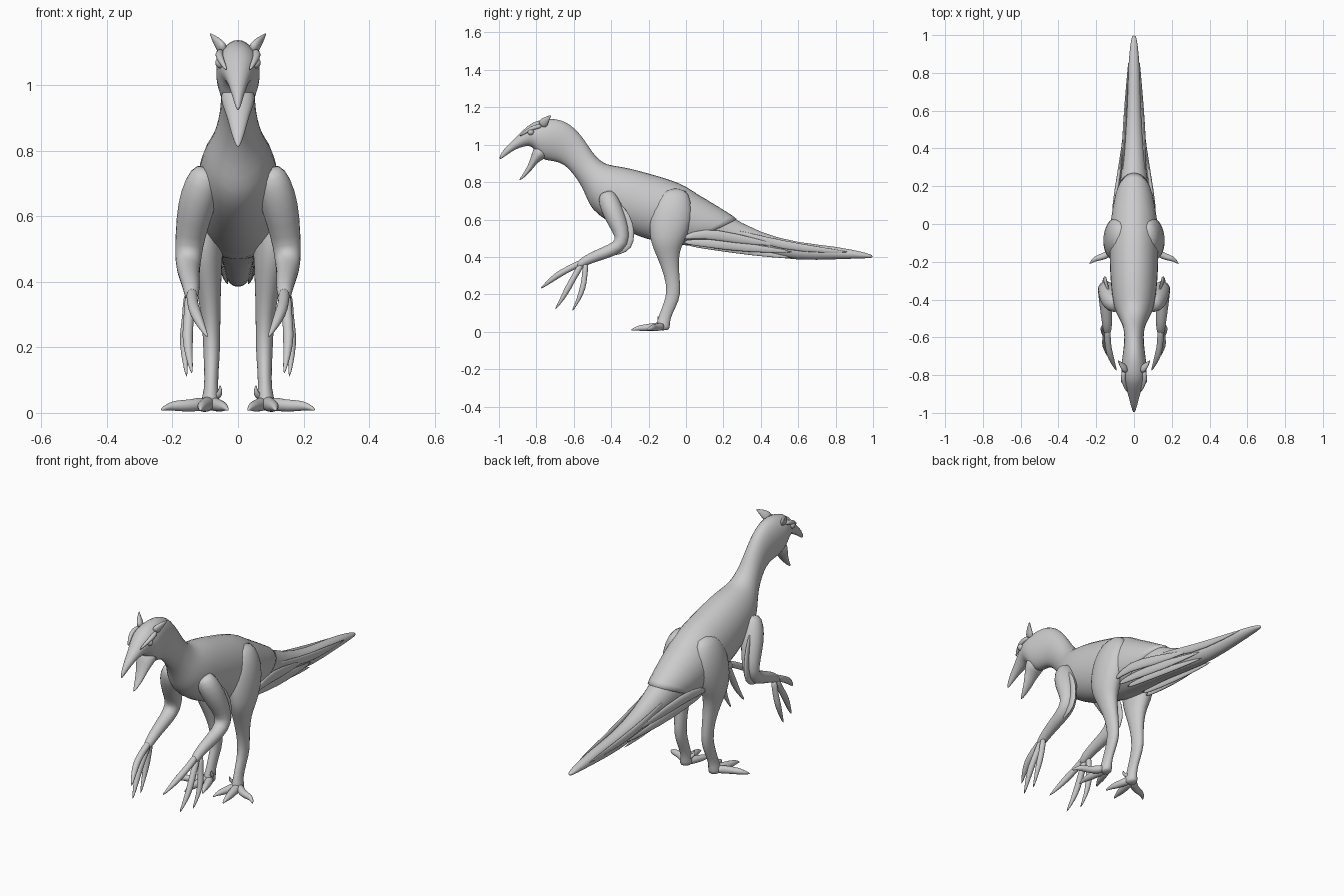
import bpy, math
from mathutils import Vector

X = Vector((1, 0, 0))


def loft(name, rings, mirror=False, n=16):
    """Skin elliptical rings given as (centre, half axis u, half axis v)."""
    verts, faces = [], []
    for c, u, v in rings:
        for i in range(n):
            a = 2 * math.pi * i / n
            verts.append(c + u * math.cos(a) + v * math.sin(a))
    for r in range(len(rings) - 1):
        for i in range(n):
            j = (i + 1) % n
            faces.append((r * n + i, r * n + j, (r + 1) * n + j, (r + 1) * n + i))
    faces.append(tuple(reversed(range(n))))
    faces.append(tuple(range((len(rings) - 1) * n, len(rings) * n)))
    me = bpy.data.meshes.new(name)
    me.from_pydata(verts, [], faces)
    ob = bpy.data.objects.new(name, me)
    bpy.context.collection.objects.link(ob)
    finish(ob, mirror)
    return ob


def finish(ob, mirror):
    import bmesh
    bm = bmesh.new()
    bm.from_mesh(ob.data)
    bmesh.ops.recalc_face_normals(bm, faces=bm.faces)
    for f in bm.faces:
        f.smooth = True
    bm.to_mesh(ob.data)
    bm.free()
    if mirror:
        ob.modifiers.new("mirror", 'MIRROR').use_mirror_merge = False
    sub = ob.modifiers.new("smooth", 'SUBSURF')
    sub.levels = sub.render_levels = 1


def profile(name, rows):
    """Centred form from side-view pairs: top y,z, bottom y,z, half width."""
    rings = []
    for ty, tz, by, bz, w in rows:
        t, b = Vector((0, ty, tz)), Vector((0, by, bz))
        rings.append(((t + b) / 2, X * w, (t - b) / 2))
    return loft(name, rings)


def tube(name, pts, flat=1.0, n=12):
    """Mirrored tapering limb through points x,y,z,radius."""
    P = [Vector(p[:3]) for p in pts]
    rings = []
    for i, p in enumerate(P):
        t = (P[min(i + 1, len(P) - 1)] - P[max(i - 1, 0)]).normalized()
        s = (X - t * X.dot(t)).normalized()
        r = pts[i][3]
        rings.append((p, s * r * flat, t.cross(s) * r))
    return loft(name, rings, True, n)


# body, neck and upper beak in one skin
profile("body", [
    (1.0, .407, 1.0, .395, .008), (.97, .422, .96, .392, .02),
    (.8, .458, .8, .387, .034), (.6, .476, .6, .379, .04),
    (.4, .527, .4, .408, .055), (.2, .637, .2, .438, .075),
    (.1, .71, .1, .448, .10), (0, .785, 0, .458, .125),
    (-.1, .822, -.1, .468, .132), (-.2, .85, -.2, .487, .132),
    (-.3, .878, -.3, .525, .127), (-.38, .89, -.42, .585, .117),
    (-.42, .896, -.505, .65, .10), (-.46, .917, -.53, .71, .08),
    (-.50, .96, -.56, .78, .062), (-.54, 1.025, -.605, .845, .053),
    (-.59, 1.087, -.65, .893, .052), (-.64, 1.124, -.70, .91, .058),
    (-.70, 1.143, -.755, .914, .066), (-.76, 1.138, -.79, .935, .07),
    (-.825, 1.122, -.82, .995, .061), (-.875, 1.075, -.86, .992, .042),
    (-.925, 1.025, -.91, .978, .028), (-.98, .972, -.965, .94, .014),
    (-1.0, .93, -.996, .918, .004)])

# open lower beak
profile("lower_beak", [
    (-.79, 1.02, -.72, .94, .06), (-.82, .975, -.78, .915, .05),
    (-.832, .92, -.805, .89, .034), (-.862, .855, -.842, .842, .02),
    (-.895, .812, -.889, .806, .004)])

# feather coat draped over the hips
profile("hip_coat", [
    (.285, .6, .0, .47, .098), (.28, .606, -.01, .465, .102),
    (.1, .718, -.08, .463, .13), (-.05, .806, -.15, .475, .135),
    (-.2, .845, -.2, .5, .125)])

# head details: ear tufts, brows and eyes
tube("ear_tuft", [(.04, -.775, 1.10, .03), (.058, -.755, 1.125, .024),
                  (.072, -.74, 1.14, .014), (.086, -.722, 1.158, .002)], .6)
tube("brow", [(.05, -.77, 1.10, .012), (.06, -.81, 1.095, .013),
              (.052, -.85, 1.075, .01), (.035, -.89, 1.045, .004)])
bpy.ops.mesh.primitive_uv_sphere_add(segments=16, ring_count=10, radius=.018,
                                     location=(0, 0, 0))
eye = bpy.context.object
eye.name = "eye"
for v in eye.data.vertices:
    v.co += Vector((.052, -.83, 1.068))
finish(eye, True)

# legs: front y, back y, z, centre x, half width
leg = [(-.12, 0, .77, .07, .035), (-.175, .03, .70, .088, .06),
       (-.2, .04, .60, .1, .066), (-.195, .0, .50, .104, .06),
       (-.178, -.025, .45, .1, .052), (-.156, -.038, .40, .092, .042),
       (-.114, -.036, .30, .082, .028), (-.1, -.024, .20, .08, .027),
       (-.13, -.055, .13, .081, .022), (-.15, -.085, .07, .082, .021),
       (-.165, -.085, .03, .085, .03), (-.16, -.09, .006, .085, .03)]
loft("leg", [(Vector((x, (f + b) / 2, z)), X * w, Vector((0, (b - f) / 2, 0)))
             for f, b, z, x, w in leg], True)

# toes
toes = {
    "outer_toe": [(.09, -.12, .03, .025), (.14, -.165, .022, .019),
                  (.185, -.178, .022, .018), (.212, -.187, .02, .012), (.236, -.212, .008, .003)],
    "middle_toe": [(.088, -.12, .03, .027), (.1, -.19, .023, .021),
                   (.108, -.235, .02, .018), (.112, -.265, .018, .011), (.115, -.295, .008, .003)],
    "inner_toe": [(.08, -.12, .03, .025), (.06, -.175, .022, .019),
                  (.048, -.21, .02, .017), (.04, -.235, .018, .01), (.03, -.26, .008, .003)],
    "dew_claw": [(.075, -.12, .05, .014), (.06, -.135, .052, .012),
                 (.053, -.148, .065, .007), (.055, -.15, .085, .002)]}
for name, pts in toes.items():
    tube(name, pts)

# arms
tube("arm", [(.09, -.43, .75, .04), (.108, -.415, .70, .058), (.128, -.385, .63, .06),
             (.146, -.345, .54, .047), (.152, -.338, .475, .042),
             (.152, -.39, .437, .037), (.147, -.47, .41, .031),
             (.141, -.55, .375, .026), (.142, -.585, .345, .018)])
tube("arm_fringe", [(.13, -.37, .695, .008), (.148, -.31, .62, .017),
                    (.155, -.29, .53, .02), (.156, -.305, .455, .024),
                    (.154, -.36, .425, .017), (.15, -.43, .41, .006)], .5)

# clawed fingers
fingers = {
    "first_finger": [(.141, -.54, .38, .02), (.14, -.63, .335, .016), (.13, -.685, .305, .019),
                     (.112, -.735, .265, .012), (.092, -.778, .23, .003)],
    "second_finger": [(.145, -.55, .375, .02), (.15, -.60, .29, .015), (.155, -.63, .235, .018),
                      (.15, -.662, .175, .012), (.14, -.7, .118, .003)],
    "third_finger": [(.15, -.535, .375, .018), (.156, -.543, .285, .014), (.163, -.55, .24, .017),
                     (.164, -.572, .175, .011), (.156, -.61, .108, .003)]}
for name, pts in fingers.items():
    tube(name, pts)

# long feathers sweeping from the hips along the tail
feathers = [
    [(.11, -.02, .50, .012), (.108, .09, .53, .028), (.078, .26, .50, .03), (.052, .5, .46, .004)],
    [(.09, -.02, .48, .012), (.09, .11, .475, .024), (.07, .32, .45, .028), (.042, .58, .425, .004)],
    [(.06, .25, .54, .01), (.056, .42, .485, .024), (.043, .62, .445, .024), (.028, .88, .425, .003)],
    [(.05, .0, .47, .012), (.05, .15, .455, .02), (.043, .36, .425, .02), (.03, .58, .392, .004)]]
for i, pts in enumerate(feathers):
    tube("tail_feather_%d" % (i + 1), pts, .4)
